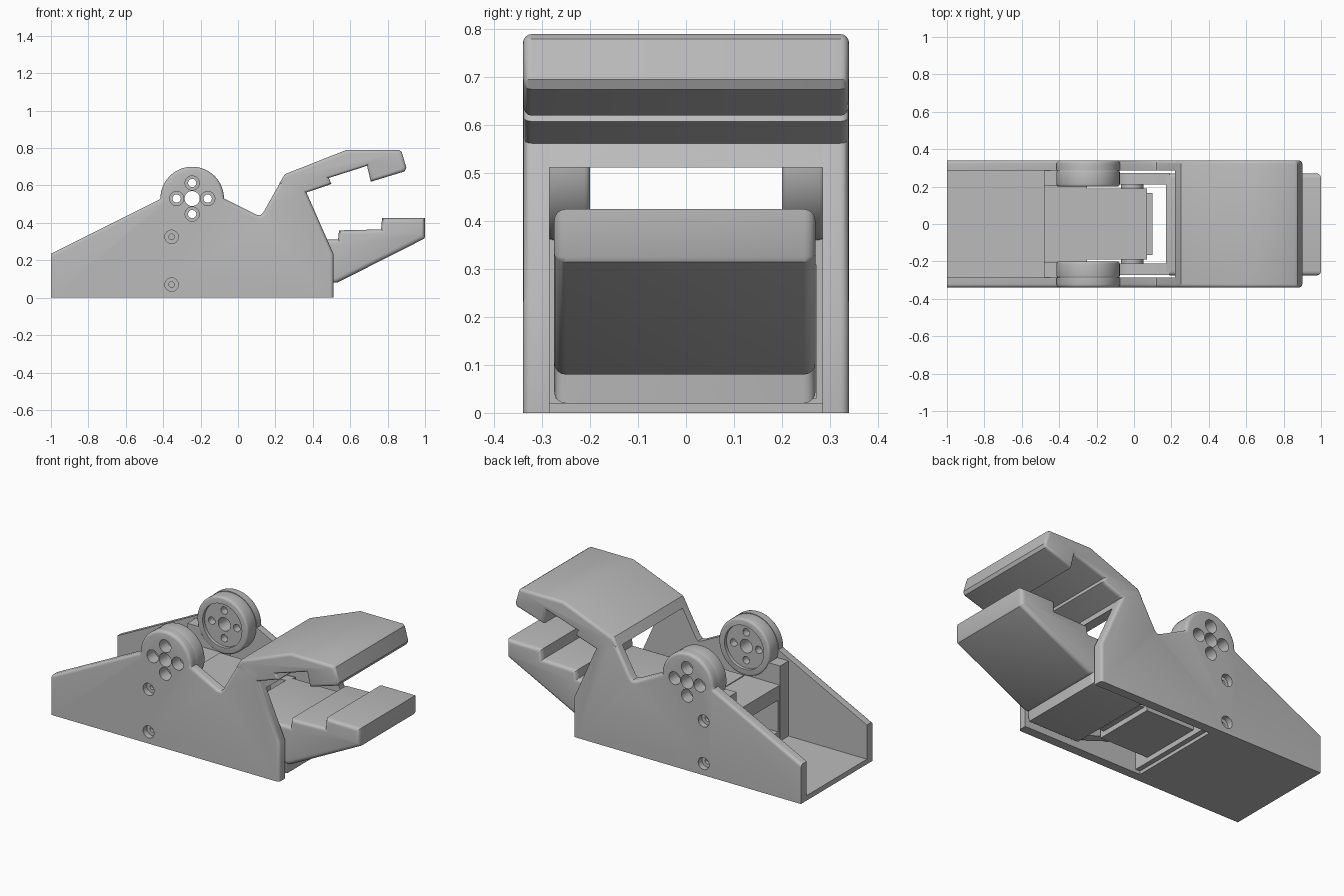
import bpy, bmesh, math
from mathutils import Matrix

if "Cube" in bpy.data.objects:
    bpy.data.objects.remove(bpy.data.objects["Cube"], do_unlink=True)

grey = bpy.data.materials.new("plain_grey")
grey.use_nodes = True
grey.diffuse_color = (0.5, 0.5, 0.5, 1)
grey.node_tree.nodes["Principled BSDF"].inputs["Base Color"].default_value = (0.5, 0.5, 0.5, 1)


def finish(name, bm):
    bmesh.ops.recalc_face_normals(bm, faces=bm.faces)
    mesh = bpy.data.meshes.new(name)
    bm.to_mesh(mesh)
    bm.free()
    mesh.materials.append(grey)
    ob = bpy.data.objects.new(name, mesh)
    bpy.context.collection.objects.link(ob)
    return ob


def prism(name, pts, y0, y1, round_sides=(), radius=0.018, corners=False):
    """Extrude an xz profile along y, rounding the rims on the chosen y planes."""
    bm = bmesh.new()
    face = bm.faces.new([bm.verts.new((x, y0, z)) for x, z in pts])
    moved = bmesh.ops.extrude_face_region(bm, geom=[face])["geom"]
    for v in moved:
        if isinstance(v, bmesh.types.BMVert):
            v.co.y = y1

    def on_rim(e):
        a, b = e.verts[0].co, e.verts[1].co
        if max(a.z, b.z) < 0.01 or max(a.x, b.x) < -0.99:
            return False
        return any(abs(a.y - s) < 1e-4 and abs(b.y - s) < 1e-4 for s in round_sides)

    rims = [e for e in bm.edges if on_rim(e)]
    if rims:
        bmesh.ops.bevel(bm, geom=rims, offset=radius, segments=4, profile=0.5, affect='EDGES')
    return finish(name, bm)


def box(name, x0, x1, y0, y1, z0, z1):
    return prism(name, [(x0, z0), (x1, z0), (x1, z1), (x0, z1)], y0, y1)


def cylinders(name, spots, y0, y1, bevel=0):
    """Cylinders along y; each spot is (x, z, radius)."""
    bm = bmesh.new()
    for x, z, r in spots:
        mat = Matrix.Translation((x, (y0 + y1) / 2, z)) @ Matrix.Rotation(math.pi / 2, 4, 'X')
        bmesh.ops.create_cone(bm, cap_ends=True, segments=48, radius1=r, radius2=r,
                              depth=abs(y1 - y0), matrix=mat)
    if bevel:
        rims = [e for e in bm.edges if abs(e.verts[0].co.y - e.verts[1].co.y) < 1e-5]
        bmesh.ops.bevel(bm, geom=rims, offset=bevel, segments=3, profile=0.5, affect='EDGES')
    return finish(name, bm)


def cut(targets, cutter):
    for ob in targets:
        mod = ob.modifiers.new("cut", 'BOOLEAN')
        mod.operation, mod.solver, mod.object = 'DIFFERENCE', 'EXACT', cutter
        with bpy.context.temp_override(object=ob, active_object=ob, selected_objects=[ob]):
            bpy.ops.object.modifier_apply(modifier=mod.name)
    bpy.data.objects.remove(cutter, do_unlink=True)


# Pivot position and hole layout
PX, PZ, PR = -0.245, 0.53, 0.17
ring = [(PX + 0.083 * dx, PZ + 0.083 * dz) for dx, dz in ((1, 0), (-1, 0), (0, 1), (0, -1))]
screws = [(-0.355, 0.325), (-0.355, 0.07)]

# Side plate outline with the round pivot lug
lug = [(PX + PR * math.cos(a), PZ + PR * math.sin(a))
       for a in (math.pi * i / 28 for i in range(29))]
plate = ([(-1, 0), (0.51, 0), (0.51, 0.235), (0.365, 0.565), (0.40, 0.62), (0.26, 0.655),
          (0.245, 0.65), (0.135, 0.455), (0.12, 0.44), (0.10, 0.443)] + lug
         + [(-0.42, 0.525), (-1, 0.235)])

# Both sides: plate, pivot boss and stepped holes
for s, side in ((1, "back"), (-1, "front")):
    wall = prism(side + "_side_plate", plate, s * 0.285, s * 0.34, (s * 0.34,))
    boss = cylinders(side + "_pivot_boss", [(PX, PZ, PR - 0.001)], s * 0.2, s * 0.29, 0.012)
    cheek = prism(side + "_cheek", [(-0.48, 0.03), (-0.25, 0.03), (-0.25, 0.37),
                                    (-0.40, 0.48), (-0.48, 0.48)], s * 0.205, s * 0.287)
    cut([boss, cheek], cylinders("recess_cutter", [(PX, PZ, 0.13)], s * 0.15, s * 0.22))
    cut([wall, boss, cheek], cylinders("hole_cutter", [(PX, PZ, 0.04)]
        + [(x, z, 0.022) for x, z in ring], s * 0.15, s * 0.4))
    cut([wall, boss], cylinders("counterbore_cutter",
        [(x, z, 0.038) for x, z in ring], s * 0.265, s * 0.4))
    cut([wall], cylinders("screw_head_cutter", [(x, z, 0.036) for x, z in screws], s * 0.305, s * 0.4))
    cut([wall, cheek], cylinders("screw_hole_cutter",
        [(x, z, 0.015) for x, z in screws], s * 0.24, s * 0.4))

# Floor and motor mount
box("floor", -1, -0.28, -0.286, 0.286, 0, 0.03)
mount = box("motor_mount", -0.478, -0.25, -0.286, 0.286, 0.02, 0.365)
cut([mount], box("window_cutter", -0.6, -0.2, -0.19, 0.19, 0.09, 0.28))

# Motor with its pivots
box("motor_body", -0.252, 0.07, -0.19, 0.19, 0.05, 0.37)
box("motor_rear_case", 0.07, 0.10, -0.165, 0.165, 0.08, 0.34)
for s, side in ((1, "back"), (-1, "front")):
    cylinders(side + "_motor_pivot", [(-0.01, 0.2, 0.06)], s * 0.185, s * 0.215)
    # Lower jaw arm with a round rear end
    tail = [(-0.01 + 0.1 * math.cos(a), 0.2 + 0.1 * math.sin(a))
            for a in (math.pi * (0.5 + i / 16) for i in range(17))]
    prism(side + "_jaw_arm", tail + [(0.19, 0.03), (0.19, 0.31)], s * 0.21, s * 0.272)

# Stepped lower jaw
lower = [(0.17, 0.02), (0.505, 0.02), (0.51, 0.08), (0.53, 0.08), (0.995, 0.315), (1, 0.325),
         (1, 0.425), (0.77, 0.425), (0.765, 0.365), (0.54, 0.36), (0.535, 0.31), (0.17, 0.31)]
prism("lower_jaw", lower, -0.275, 0.27, (-0.275, 0.27), 0.024)

# Hooked upper jaw spanning both plates
upper = [(0.22, 0.61), (0.25, 0.66), (0.58, 0.79), (0.86, 0.79), (0.875, 0.78), (0.90, 0.695),
         (0.89, 0.675), (0.71, 0.62), (0.69, 0.705), (0.485, 0.64), (0.50, 0.608),
         (0.365, 0.562), (0.387, 0.512)]
prism("upper_jaw", upper, -0.34, 0.34, (-0.34, 0.34))

# Smooth the rounded areas while keeping edges crisp
for ob in bpy.context.view_layer.objects:
    ob.select_set(ob.type == 'MESH')
bpy.context.view_layer.objects.active = bpy.data.objects["upper_jaw"]
bpy.ops.object.shade_smooth_by_angle(angle=math.radians(35))
